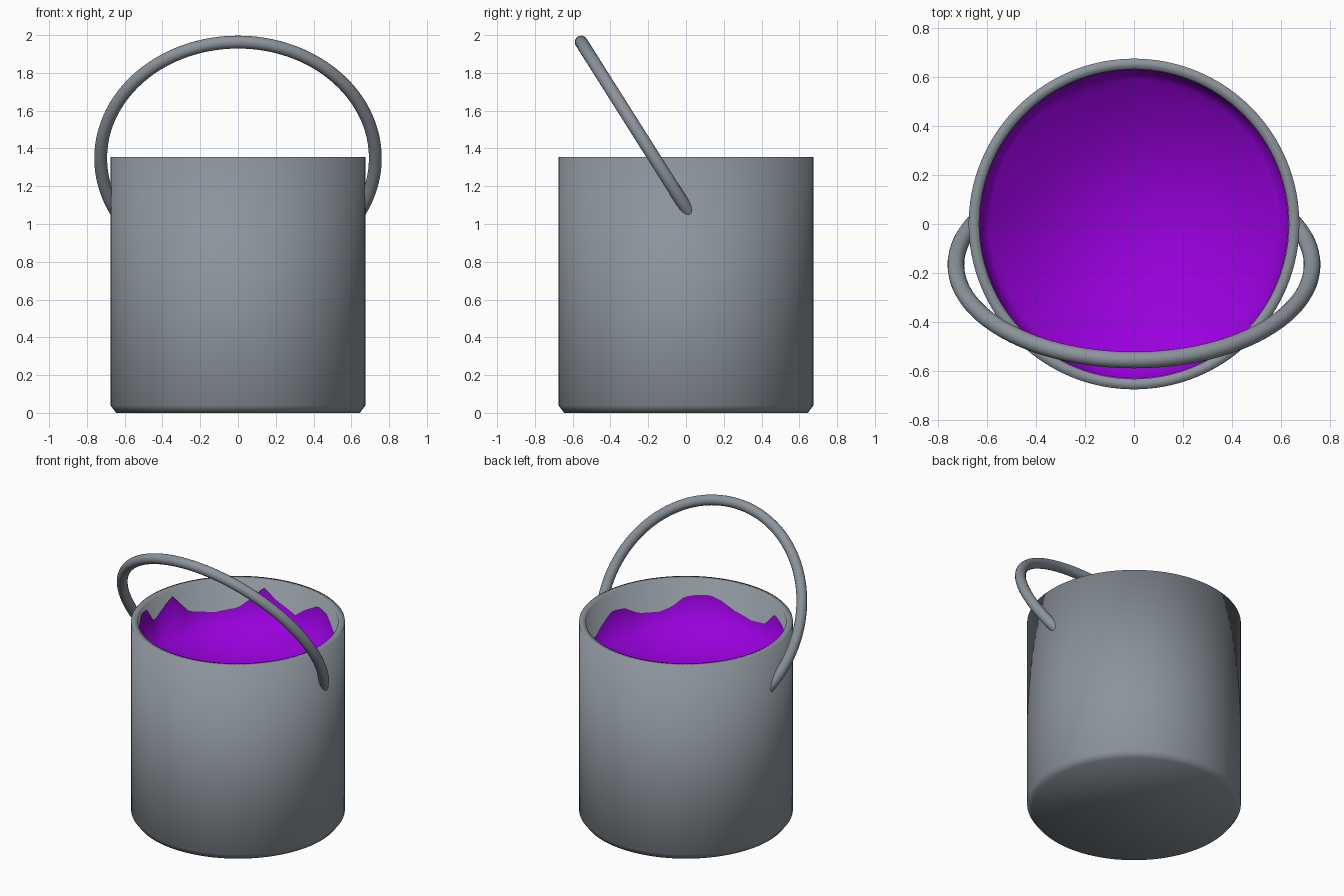
import bpy, bmesh, math

if "Cube" in bpy.data.objects:
    bpy.data.objects.remove(bpy.data.objects["Cube"])

def material(name, rgb):
    m = bpy.data.materials.new(name)
    m.diffuse_color = (*rgb, 1)
    m.use_nodes = True
    m.node_tree.nodes["Principled BSDF"].inputs["Base Color"].default_value = m.diffuse_color
    return m

grey = material("grey metal", (0.26, 0.295, 0.33))
purple = material("purple paint", (0.31, 0.0, 0.71))
SEG = 128

def finish(name, bm, mat, angle=180):
    me = bpy.data.meshes.new(name)
    bm.normal_update()
    bm.to_mesh(me)
    bm.free()
    ob = bpy.data.objects.new(name, me)
    bpy.context.collection.objects.link(ob)
    me.materials.append(mat)
    bpy.ops.object.select_all(action='DESELECT')
    ob.select_set(True)
    bpy.context.view_layer.objects.active = ob
    bpy.ops.object.shade_smooth_by_angle(angle=math.radians(angle))
    return ob

def ring(bm, r, z):
    """Ring of vertices; z is a number or a function of the angle in degrees."""
    out = []
    for i in range(SEG):
        d = 360 * i / SEG
        a = math.radians(d)
        out.append(bm.verts.new((r * math.cos(a), r * math.sin(a), z(d) if callable(z) else z)))
    return out

def skin(bm, rings):
    for lo, hi in zip(rings, rings[1:]):
        n = len(lo)
        for i in range(n):
            j = (i + 1) % n
            bm.faces.new((lo[i], lo[j], hi[j], hi[i]))

# bucket: outer wall with chamfered foot, rim, inner wall and floor
bm = bmesh.new()
rings = [ring(bm, r, z) for r, z in
         [(0.645, 0), (0.675, 0.04), (0.675, 1.355), (0.632, 1.355), (0.632, 0.05)]]
skin(bm, rings)
bm.faces.new(rings[0][::-1])
bm.faces.new(rings[-1])
finish("bucket", bm, grey)

# paint: level surface with splashes climbing the inner wall (angle, height)
SPLASH = [(9, 1.125), (25, 1.125), (40, 1.14), (53, 1.2), (62, 1.265), (72, 1.28),
          (83, 1.215), (90, 1.155), (102, 1.225), (110, 1.305), (117, 1.225),
          (125, 1.155), (139, 1.13), (154, 1.165), (166, 1.305), (182, 1.195),
          (191, 1.315), (200, 1.325), (215, 1.2), (228, 1.24), (243, 1.265),
          (253, 1.155), (264, 1.135), (276, 1.17), (284, 1.22), (291, 1.25),
          (299, 1.245), (306, 1.23), (313, 1.165), (321, 1.135), (333, 1.15),
          (343, 1.213), (353, 1.227)]

def splash(d):
    pts = [(SPLASH[-1][0] - 360, SPLASH[-1][1])] + SPLASH + [(SPLASH[0][0] + 360, SPLASH[0][1])]
    for (a, za), (b, zb) in zip(pts, pts[1:]):
        if a <= d <= b:
            return za + (zb - za) * (d - a) / (b - a)

LEVEL = 1.04
bm = bmesh.new()
rings = [ring(bm, 0.59, LEVEL), ring(bm, 0.631, splash)]
skin(bm, rings)
bm.faces.new(rings[0])
bmesh.ops.recalc_face_normals(bm, faces=bm.faces)
# keep the level face pointing up
top = max(bm.faces, key=lambda f: f.calc_area())
if top.normal.z < 0:
    bmesh.ops.reverse_faces(bm, faces=bm.faces)
finish("paint", bm, purple)

# handle: round bar on a circular arc in a plane leaning to the front
PIVOT, APEX = (0.0, 1.085), (-0.555, 1.963)
length = math.hypot(APEX[0] - PIVOT[0], APEX[1] - PIVOT[1])
dy, dz = (APEX[0] - PIVOT[0]) / length, (APEX[1] - PIVOT[1]) / length
R, TUBE, N, SIDES = 0.727, 0.034, 96, 20
centre = length - R
start = -math.asin(centre / R) - 0.07     # ends run into the wall
bm = bmesh.new()
rings = []
for i in range(N + 1):
    a = start + (math.pi - 2 * start) * i / N
    loop = []
    for k in range(SIDES):
        t = 2 * math.pi * k / SIDES
        rad = R + TUBE * math.cos(t)
        x, s, off = rad * math.cos(a), centre + rad * math.sin(a), TUBE * math.sin(t)
        loop.append(bm.verts.new((x, PIVOT[0] + s * dy + off * dz, PIVOT[1] + s * dz - off * dy)))
    rings.append(loop)
skin(bm, rings)
bm.faces.new(rings[0][::-1])
bm.faces.new(rings[-1])
bmesh.ops.recalc_face_normals(bm, faces=bm.faces)
finish("handle", bm, grey, 40)
